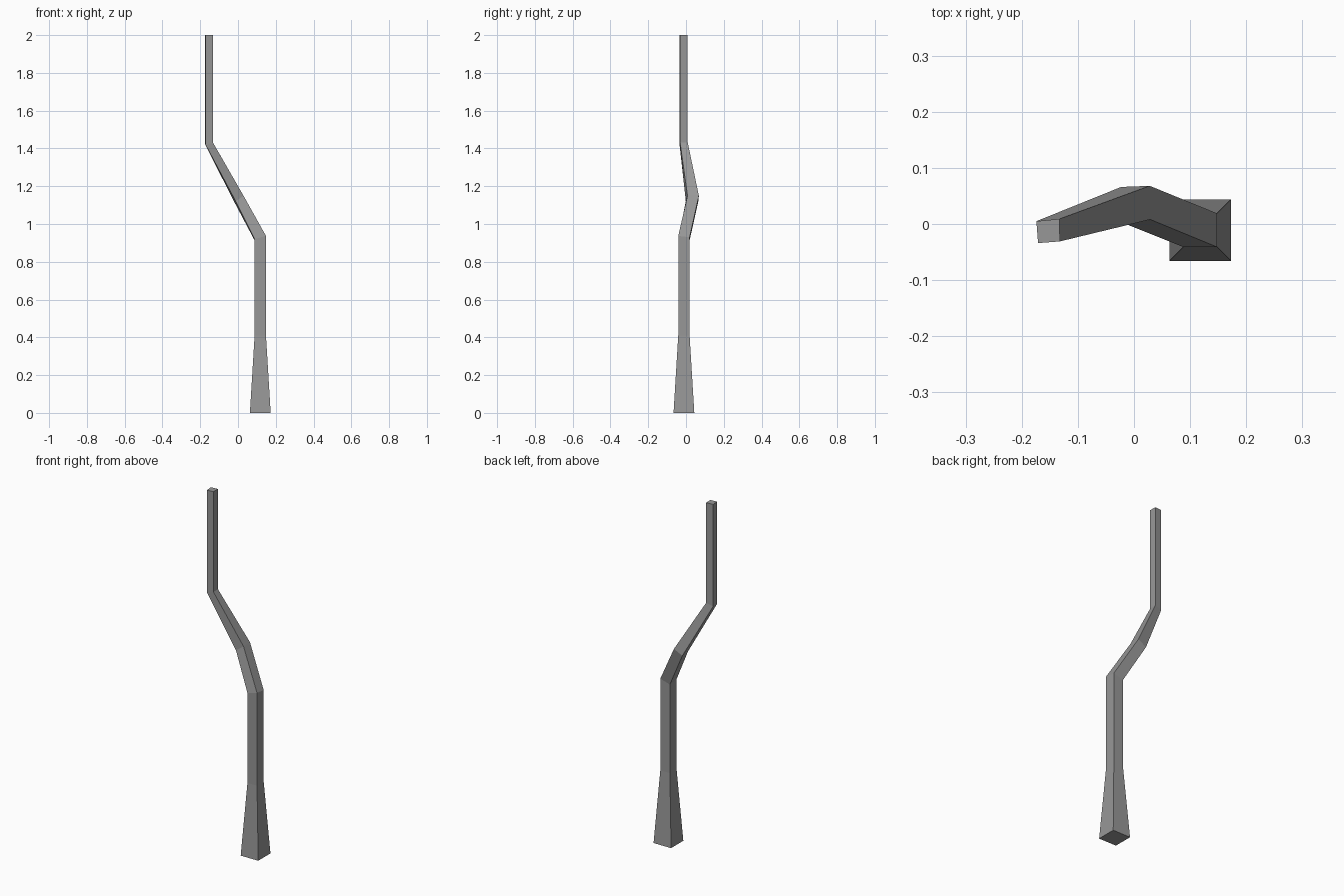
import bpy, bmesh

if "Cube" in bpy.data.objects:
    bpy.data.objects.remove(bpy.data.objects["Cube"])

# Square cross-sections, corners ordered front-left, front-right, back-right, back-left
def square(cx, cy, h, z, ax=0.0, ay=0.0):
    """Square ring; ax and ay tilt it so it mitres the bend."""
    signs = [(-1, -1), (1, -1), (1, 1), (-1, 1)]
    return [(cx + sx * h, cy + sy * h, z + h * (sx * ax + sy * ay)) for sx, sy in signs]

sections = [
    square(0.118, -0.011, 0.055, 0.0),                  # flared foot
    square(0.118, -0.011, 0.030, 0.41),                 # top of flare
    square(0.118, -0.011, 0.030, 0.925, 0.28, -0.12),   # first bend
    [(-0.012, -0.001, 1.12), (0.029, 0.008, 1.15),
     (0.028, 0.068, 1.15), (-0.023, 0.066, 1.123)],     # twisted middle bend
    [(-0.171, -0.034, 1.419), (-0.132, -0.031, 1.43),
     (-0.133, 0.009, 1.432), (-0.174, 0.005, 1.421)],   # upper bend
    [(-0.171, -0.034, 2.0), (-0.132, -0.031, 2.0),
     (-0.133, 0.009, 2.0), (-0.174, 0.005, 2.0)],       # tip
]

# Loft the sections into one bent pole
bm = bmesh.new()
rings = [[bm.verts.new(p) for p in s] for s in sections]
for lo, hi in zip(rings, rings[1:]):
    for i in range(4):
        j = (i + 1) % 4
        bm.faces.new((lo[i], lo[j], hi[j], hi[i]))
bm.faces.new(rings[0][::-1])
bm.faces.new(rings[-1])
bmesh.ops.recalc_face_normals(bm, faces=bm.faces)

mesh = bpy.data.meshes.new("bent_pole")
bm.to_mesh(mesh)
bm.free()

# Dark grey finish
grey = bpy.data.materials.new("dark_grey")
grey.diffuse_color = (0.31, 0.31, 0.31, 1.0)
grey.use_nodes = True
grey.node_tree.nodes["Principled BSDF"].inputs["Base Color"].default_value = grey.diffuse_color
mesh.materials.append(grey)
bpy.context.collection.objects.link(bpy.data.objects.new("bent_pole", mesh))
